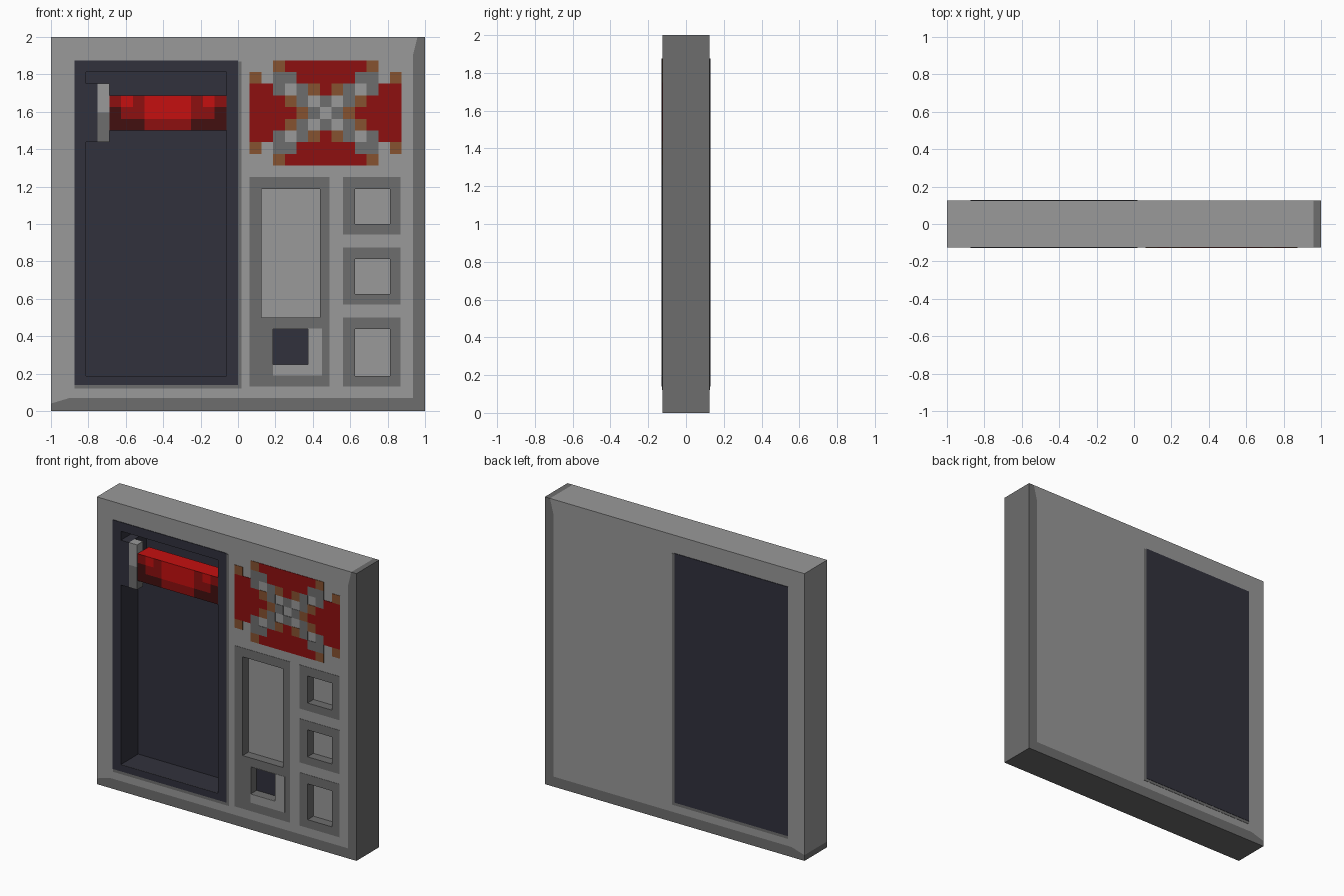
import bpy, bmesh
from mathutils import Matrix, Vector

if "Cube" in bpy.data.objects:
    bpy.data.objects.remove(bpy.data.objects["Cube"])

U = 1 / 16      # base unit of the design
H = 0.125       # half thickness of the slab


def material(name, rgb):
    m = bpy.data.materials.new(name)
    m.use_nodes = True
    m.diffuse_color = (*rgb, 1)
    bsdf = m.node_tree.nodes["Principled BSDF"]
    bsdf.inputs["Base Color"].default_value = (*rgb, 1)
    bsdf.inputs["Roughness"].default_value = 0.8
    return m


LIGHT = material("light grey", (0.32, 0.32, 0.32))
DARK = material("dark grey", (0.155, 0.155, 0.155))
PANEL = material("slate black", (0.031, 0.031, 0.046))
BRIGHT = material("bright red", (0.56, 0.005, 0.005))
RED = material("deep red", (0.27, 0.005, 0.005))
MAROON = material("dark maroon", (0.055, 0.005, 0.005))
BROWN = material("rust brown", (0.24, 0.085, 0.03))


def finish(name, bm, mats):
    bmesh.ops.recalc_face_normals(bm, faces=bm.faces)
    mesh = bpy.data.meshes.new(name)
    bm.to_mesh(mesh)
    bm.free()
    for m in mats:
        mesh.materials.append(m)
    ob = bpy.data.objects.new(name, mesh)
    bpy.context.collection.objects.link(ob)
    return ob


def add_box(bm, x0, x1, y0, y1, z0, z1):
    mid = Vector(((x0 + x1) / 2, (y0 + y1) / 2, (z0 + z1) / 2))
    size = Matrix.Diagonal((x1 - x0, y1 - y0, z1 - z0, 1))
    verts = bmesh.ops.create_cube(bm, size=1, matrix=Matrix.Translation(mid) @ size)["verts"]
    return {f for v in verts for f in v.link_faces}


def box(name, mat, *dims):
    bm = bmesh.new()
    add_box(bm, *dims)
    return finish(name, bm, [mat])


def extrude_profile(name, points, mats):
    """Extrude an x/z outline through the slab thickness."""
    bm = bmesh.new()
    face = bm.faces.new([bm.verts.new((x, -H, z)) for x, z in points])
    ext = bmesh.ops.extrude_face_region(bm, geom=[face])["geom"]
    bmesh.ops.translate(bm, vec=(0, 2 * H, 0),
                        verts=[g for g in ext if isinstance(g, bmesh.types.BMVert)])
    return finish(name, bm, mats)


def mosaic(name, rows, x0, z_top, y0, y1, key):
    """Thin plate of square tiles, one letter per tile; a dot leaves a gap."""
    mats = list(key.values())
    bm = bmesh.new()
    for r, row in enumerate(rows):
        for c, letter in enumerate(row):
            if letter != ".":
                x, z = x0 + c * U, z_top - r * U
                for f in add_box(bm, x, x + U, y0, y1, z - U, z):
                    f.material_index = mats.index(key[letter])
    return finish(name, bm, mats)


# Main slab, with a dark trim along the bottom and one side
edge = [(-1, .04), (-.9, .07), (.935, .07), (.935, 1.9), (.96, 2)]
body = extrude_profile("slab", edge + [(-1, 2)], [LIGHT, DARK, PANEL])
extrude_profile("edge_trim", edge + [(1, 2), (1, 0), (-1, 0)], [DARK])

# Thin painted plates on the front
to_cut = [body]
front = [
    ("panel_shadow", DARK, -.875, .02, .12, 1.87, .002),
    ("front_panel", PANEL, -.875, 0, .14, 1.875, .004),
    ("tall_frame", DARK, .0625, .49, .13, 1.25, .002),
    ("tall_frame_highlight", LIGHT, .1875, .45, .19, .44, .004),
    ("upper_frame", DARK, .5625, .87, .945, 1.25, .002),
    ("middle_frame", DARK, .5625, .87, .57, .875, .002),
    ("lower_frame", DARK, .5625, .87, .13, .5, .002),
]
for name, mat, x0, x1, z0, z1, t in front:
    to_cut.append(box(name, mat, x0, x1, -H - t, -H, z0, z1))

# Matching panel on the back
box("back_panel_shadow", DARK, -.875, .02, H, H + .002, .12, 1.87)
box("back_panel", PANEL, -.875, 0, H, H + .004, .14, 1.875)

# Recesses: x range, z range, floor depth
recesses = [
    (-13 * U, -U, 3 * U, 29 * U, U),
    (2 * U, 7 * U, 8 * U, 19 * U, -U),
    (3 * U, 6 * U, 4 * U, 7 * U, -U),
    (10 * U, 13 * U, 16 * U, 19 * U, -U),
    (10 * U, 13 * U, 10 * U, 13 * U, -U),
    (10 * U, 13 * U, 3 * U, 7 * U, -U),
]
bm = bmesh.new()
for x0, x1, z0, z1, floor in recesses:
    add_box(bm, x0, x1, -.3, floor, z0, z1)
cutter = finish("recess_cutter", bm, [])
cutter.hide_render = True
for ob in to_cut:
    mod = ob.modifiers.new("recesses", "BOOLEAN")
    mod.operation, mod.solver, mod.object = "DIFFERENCE", "EXACT", cutter
    bpy.context.view_layer.objects.active = ob
    bpy.ops.object.modifier_apply(modifier=mod.name)
bpy.data.objects.remove(cutter)

# Colour the recess walls and floors
for p in body.data.polygons:
    c = p.center
    p.material_index = 0
    if abs(c.y) < .12 and .15 < c.z < 1.85:
        if -.85 < c.x < -.03:
            p.material_index = 2
        elif .1 < c.x < .85:
            wall = abs(p.normal.y) < .5
            in_slot = c.x < .4 and c.z < .45
            p.material_index = 1 if wall else (2 if in_slot else 0)

# Lever: mount block, two-tone end plate and red bar
box("lever_mount", PANEL, -13 * U - .005, -12 * U, -H - .004, U, 23 * U, 28 * U)
box("lever_plate_top", LIGHT, -12 * U, -11 * U, -H - .003, -U, 1.595, 28 * U)
box("lever_plate_bottom", DARK, -12 * U, -11 * U, -H - .003, -U, 23 * U, 1.595)
box("lever_bar", BRIGHT, -11 * U, -U, -H + .004, 0, 24 * U + .004, 27 * U)
box("lever_bar_underside", MAROON, -11 * U, -U, -H + .004, 0, 24 * U, 24 * U + .004)
mosaic("lever_bar_front",
       ["rbrbbbbrbr",
        "mrrbbbbrrm",
        "mmmrrrrmmm"],
       -11 * U, 27 * U, -H, -H + .004, {"b": BRIGHT, "r": RED, "m": MAROON})

# Tiled emblem with crossing diagonals
half = ["..orrrrrrro..",
        "o.ddrrrrrdd.o",
        "rrd.dorod.drr",
        "rrrod.d.dorrr"]
mosaic("emblem", half + ["rrrrod.dorrrr"] + half[::-1],
       U, 30 * U, -H - .003, -H, {"r": RED, "o": BROWN, "d": DARK})
